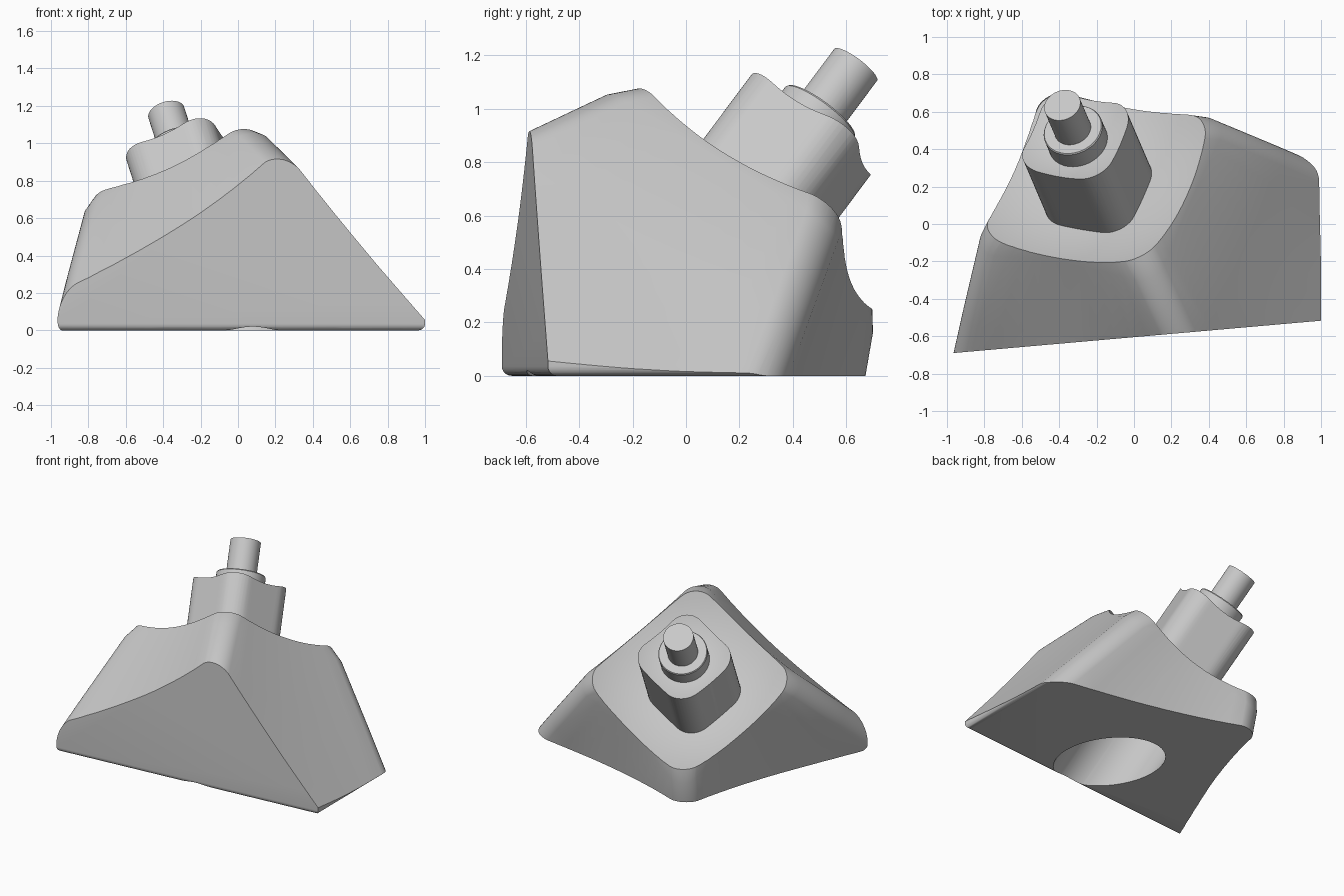
import bpy, bmesh, math
from mathutils import Matrix, Vector

old = bpy.data.objects.get("Cube")
if old:
    bpy.data.objects.remove(old, do_unlink=True)

# Tilted frames: one for the cap, slightly offset ones for the boss and bore
origin = Vector((-0.002, -0.23, 0))
axis = Vector((-0.248, 0.58, 0.775)).normalized()
side = Vector((0.909, -0.165, 0.391))
side = (side - axis * side.dot(axis)).normalized()
CAP = Matrix.Translation(origin) @ Matrix((side, axis.cross(side), axis)).transposed().to_4x4()
BOSS = CAP @ Matrix.Translation((-0.007, -0.008, 0))
BORE = CAP @ Matrix.Translation((0.01, -0.006, 0))

grey = bpy.data.materials.new("plain grey")
grey.use_nodes = True
colour = (0.58, 0.58, 0.58, 1)
grey.diffuse_color = colour
grey.node_tree.nodes["Principled BSDF"].inputs["Base Color"].default_value = colour


def finish(name, bm, matrix):
    bmesh.ops.recalc_face_normals(bm, faces=bm.faces)
    bm.transform(matrix)
    mesh = bpy.data.meshes.new(name)
    bm.to_mesh(mesh)
    bm.free()
    mesh.materials.append(grey)
    obj = bpy.data.objects.new(name, mesh)
    bpy.context.collection.objects.link(obj)
    return obj


def rounded_ring(bm, right, left, back, front, radius, height, sag=0.0, steps=10):
    # Rounded rectangle whose sides may bow inward by sag, the right side least
    corners = [(right, back), (-left, back), (-left, -front), (right, -front)]
    inward = [Vector((0, -1, 0)), Vector((1, 0, 0)), Vector((0, 1, 0)), Vector((-0.35, 0, 0))]
    arcs = []
    for quarter, (x, y) in enumerate(corners):
        cx, cy = x - math.copysign(radius, x), y - math.copysign(radius, y)
        angles = [(quarter + i / steps) * math.pi / 2 for i in range(steps + 1)]
        arcs.append([Vector((cx + radius * math.cos(a), cy + radius * math.sin(a), height))
                     for a in angles])
    points = []
    for q, arc in enumerate(arcs):
        points += arc
        start, end = arc[-1], arcs[(q + 1) % 4][0]
        for i in range(1, steps):
            t = i / steps
            points.append(start.lerp(end, t) + inward[q] * sag * 4 * t * (1 - t))
    return [bm.verts.new(p) for p in points]


def loft(name, rings, bm, matrix):
    for low, high in zip(rings, rings[1:]):
        n = len(low)
        for i in range(n):
            j = (i + 1) % n
            bm.faces.new((low[i], low[j], high[j], high[i]))
    bm.faces.new(rings[0])
    bm.faces.new(rings[-1])
    return finish(name, bm, matrix)


def ball(radius, centre, matrix):
    bm = bmesh.new()
    bmesh.ops.create_uvsphere(bm, u_segments=96, v_segments=64, radius=radius,
                              matrix=Matrix.Translation(centre))
    return finish("dish_cutter", bm, matrix)


def rod(radius, low, high, matrix):
    bm = bmesh.new()
    bmesh.ops.create_cone(bm, cap_ends=True, segments=64, radius1=radius, radius2=radius,
                          depth=high - low, matrix=Matrix.Translation((0, 0, (low + high) / 2)))
    return finish("hole_cutter", bm, matrix)


def cut(obj, cutter, operation="DIFFERENCE"):
    bpy.context.view_layer.objects.active = obj
    mod = obj.modifiers.new("cut", "BOOLEAN")
    mod.operation, mod.solver, mod.object = operation, "EXACT", cutter
    bpy.ops.object.modifier_apply(modifier=mod.name)
    bpy.data.objects.remove(cutter, do_unlink=True)


# Tapered cap body: rows of height, corner swell, side sag
bm = bmesh.new()
rings = []
for w, swell, sag in [(-0.6, 0, 0.03), (-0.1, 0, 0.03), (0.3, 0.012, 0.04),
                      (0.76, 0.022, 0.03), (0.86, 0, 0.005), (1.0, 0, 0)]:
    drop = 0.834 - w
    rings.append(rounded_ring(bm, 0.51 + 0.39 * drop + swell, 0.475 + 0.365 * drop + swell,
                              0.478 + 0.44 * drop + swell, 0.505 + 0.40 * drop + swell,
                              0.125, w, sag))
body = loft("cap_body", rings, bm, CAP)

# Block that trims the body: flat floor and upright front, softened lower edges
bm = bmesh.new()
bmesh.ops.create_cube(bm, size=2)
for v in bm.verts:
    v.co.z = 0 if v.co.z < 0 else 2
    if v.co.y < 0:
        v.co.y = -0.605 + 0.088 * v.co.x
lower = [e for e in bm.edges if all(v.co.z < 0.01 for v in e.verts)]
bmesh.ops.bevel(bm, geom=lower, offset=0.035, segments=6, profile=0.5, affect="EDGES")
cut(body, finish("trim_block", bm, Matrix()), "INTERSECT")
cut(body, ball(1.3, (-0.01, 0.01, 1.975), CAP))
cut(body, rod(0.295, -0.9, 0.5, BORE))

# Square boss with a dished end
bm = bmesh.new()
boss = loft("boss", [rounded_ring(bm, 0.255, 0.26, 0.255, 0.255, 0.135, w)
                     for w in (0.6, 1.3)], bm, BOSS)
cut(boss, ball(0.67, (0, 0, 1.81), BOSS))
cut(boss, rod(0.1, 0.98, 1.5, BOSS))

# Hollow ring on the boss
bm = bmesh.new()
profile = [(0, 1.0), (0.09, 1.0), (0.09, 1.27), (0.094, 1.275), (0.157, 1.275), (0.162, 1.268), (0.162, 1.0)]
points = [bm.verts.new((r, 0, w)) for r, w in profile]
edges = [bm.edges.new(pair) for pair in zip(points, points[1:])]
bmesh.ops.spin(bm, geom=points + edges, axis=(0, 0, 1), cent=(0, 0, 0),
               angle=math.tau, steps=64, use_duplicate=False)
bmesh.ops.remove_doubles(bm, verts=bm.verts, dist=0.0005)
ring = finish("boss_ring", bm, BOSS)

# Smooth shading with crisp edges
bpy.ops.object.select_all(action="DESELECT")
for obj in (body, boss, ring):
    obj.select_set(True)
bpy.context.view_layer.objects.active = body
bpy.ops.object.shade_smooth_by_angle(angle=math.radians(30))
